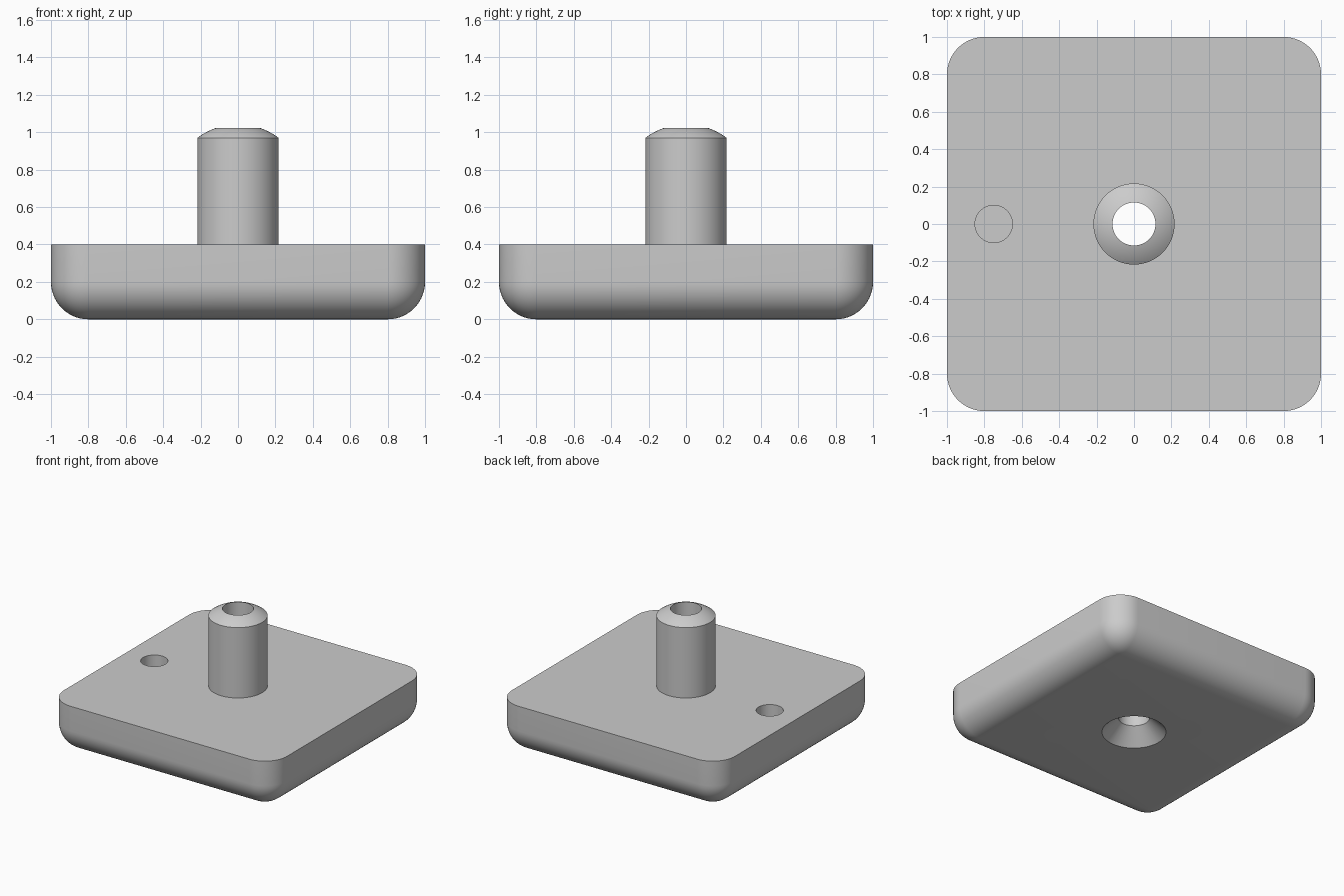
import bpy, bmesh, math

cube = bpy.data.objects.get("Cube")
if cube:
    bpy.data.objects.remove(cube, do_unlink=True)

# Single grey material
grey = bpy.data.materials.new("plain grey")
grey.use_nodes = True
colour = (0.6, 0.6, 0.6, 1)
grey.diffuse_color = colour
grey.node_tree.nodes["Principled BSDF"].inputs["Base Color"].default_value = colour

BASE_TOP = 0.4
FILLET = 0.2
BORE = 0.115
POST = 0.217
STEPS = 64


def add_object(name, bm):
    bmesh.ops.recalc_face_normals(bm, faces=bm.faces)
    mesh = bpy.data.meshes.new(name)
    bm.to_mesh(mesh)
    bm.free()
    mesh.materials.append(grey)
    obj = bpy.data.objects.new(name, mesh)
    bpy.context.collection.objects.link(obj)
    return obj


def lathe(name, profile, x=0, closed=False):
    """Revolve (radius, height) points around a vertical axis."""
    bm = bmesh.new()
    verts = [bm.verts.new((r, 0, z)) for r, z in profile]
    pairs = list(zip(verts, verts[1:]))
    if closed:
        pairs.append((verts[-1], verts[0]))
    edges = [bm.edges.new(p) for p in pairs]
    bmesh.ops.spin(bm, geom=verts + edges, cent=(0, 0, 0), axis=(0, 0, 1),
                   angle=math.tau, steps=STEPS)
    bmesh.ops.remove_doubles(bm, verts=bm.verts, dist=1e-5)
    bmesh.ops.translate(bm, verts=bm.verts, vec=(x, 0, 0))
    return add_object(name, bm)


def smooth(obj):
    bpy.ops.object.select_all(action="DESELECT")
    obj.select_set(True)
    bpy.context.view_layer.objects.active = obj
    bpy.ops.object.shade_smooth_by_angle(angle=math.radians(25))


# Base block, rounded on its upright and bottom edges
bm = bmesh.new()
bmesh.ops.create_cube(bm, size=2)
for v in bm.verts:
    v.co.z = BASE_TOP if v.co.z > 0 else 0
rounded = [e for e in bm.edges if min(v.co.z for v in e.verts) < 0.1]
bmesh.ops.bevel(bm, geom=rounded, offset=FILLET, segments=14, profile=0.5,
                affect="EDGES", clamp_overlap=False)
base = add_object("base_block", bm)

# Cutters: countersunk through bore and blind side hole
cutters = [
    lathe("bore_cutter", [(0, -0.05), (0.285, -0.05), (BORE, 0.12),
                          (BORE, 0.6), (0, 0.6)]),
    lathe("side_hole_cutter", [(0, 0.2), (0.1, 0.2), (0.1, 0.6), (0, 0.6)], x=-0.75),
]
for cutter in cutters:
    cutter.hide_render = True
    mod = base.modifiers.new("cut", "BOOLEAN")
    mod.operation = "DIFFERENCE"
    mod.solver = "EXACT"
    mod.object = cutter

# Bake the cuts, then drop the cutters
bpy.context.view_layer.update()
graph = bpy.context.evaluated_depsgraph_get()
cut_mesh = bpy.data.meshes.new_from_object(base.evaluated_get(graph))
base.modifiers.clear()
base.data = cut_mesh
for cutter in cutters:
    bpy.data.objects.remove(cutter, do_unlink=True)
smooth(base)

# Hollow post with a domed rim
DOME = 0.36
dome_centre = 0.97 - math.sqrt(DOME**2 - POST**2)
rim = []
for i in range(9):
    r = POST + (BORE - POST) * i / 8
    rim.append((r, dome_centre + math.sqrt(DOME**2 - r**2)))
post = lathe("hollow_post", [(BORE, BASE_TOP), (POST, BASE_TOP)] + rim, closed=True)
smooth(post)
